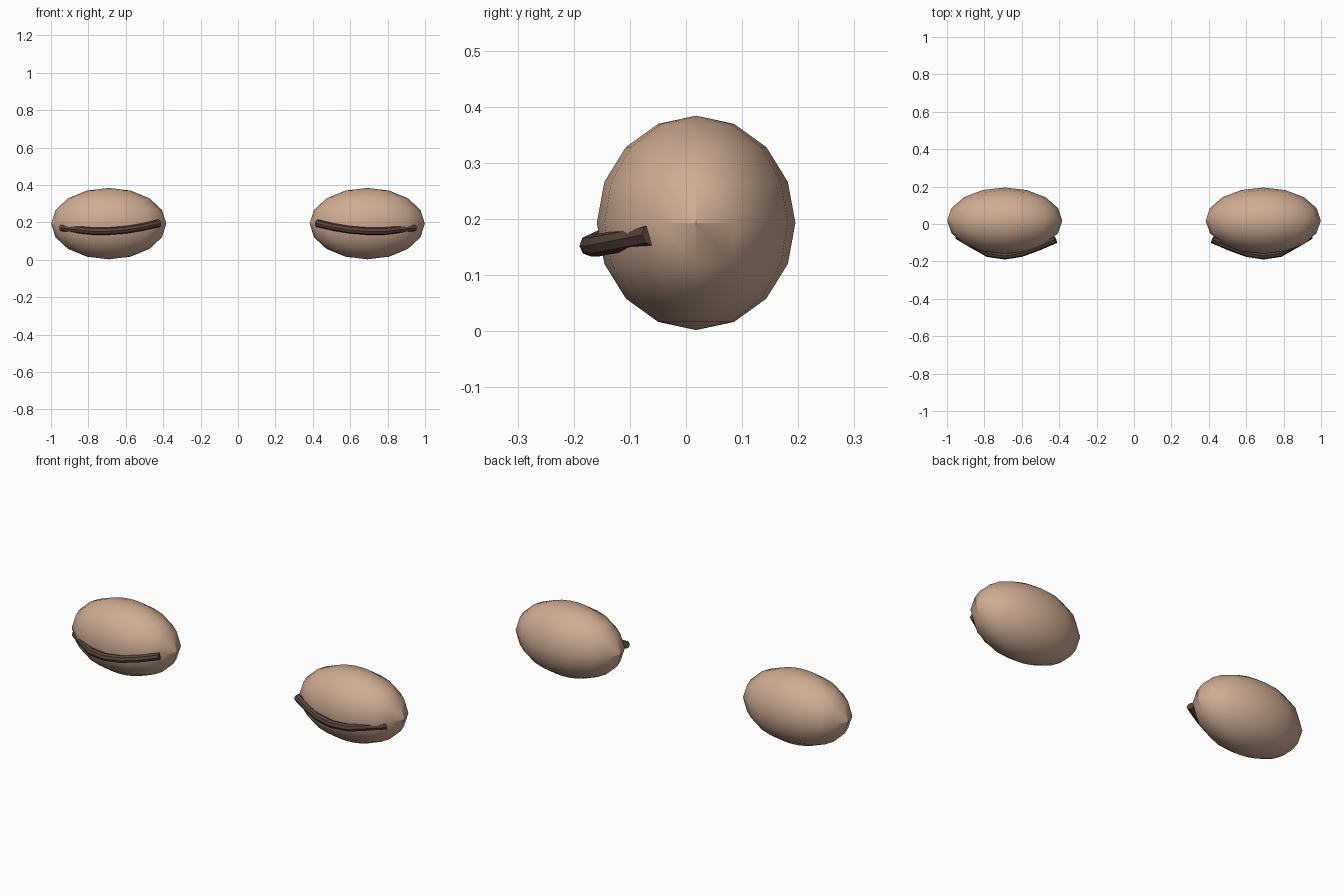
import bpy

if "Cube" in bpy.data.objects:
    bpy.data.objects.remove(bpy.data.objects["Cube"])


def material(name, color):
    m = bpy.data.materials.new(name)
    m.diffuse_color = color
    m.use_nodes = True
    m.node_tree.nodes["Principled BSDF"].inputs["Base Color"].default_value = m.diffuse_color
    return m


skin = material("lid_skin", (0.62, 0.41, 0.29, 1))
dark = material("lash_dark", (0.10, 0.06, 0.045, 1))

# Lash path, inner corner to outer corner (right-hand side)
PATH = [(0.42, -0.083, 0.196), (0.51, -0.122, 0.175), (0.60, -0.155, 0.16),
        (0.69, -0.17, 0.153), (0.78, -0.157, 0.153), (0.87, -0.106, 0.163),
        (0.945, -0.061, 0.172)]


def smooth(obj):
    bpy.ops.object.select_all(action='DESELECT')
    obj.select_set(True)
    bpy.context.view_layer.objects.active = obj
    bpy.ops.object.shade_smooth_by_angle()


for side, label in ((-1, "left"), (1, "right")):
    # Closed eyelid: low-poly ellipsoid
    bpy.ops.mesh.primitive_uv_sphere_add(segments=16, ring_count=8, radius=1,
                                         location=(side * 0.691, 0.018, 0.193))
    lid = bpy.context.object
    lid.name = label + "_eyelid"
    lid.scale = (0.308, 0.177, 0.191)
    bpy.ops.object.transform_apply(location=False, rotation=False, scale=True)
    lid.data.materials.append(skin)
    smooth(lid)

    # Lash line: tube along the front of the lid
    curve = bpy.data.curves.new(label + "_lash", 'CURVE')
    curve.dimensions = '3D'
    curve.bevel_depth = 0.02
    curve.bevel_resolution = 2
    curve.use_fill_caps = True
    spline = curve.splines.new('POLY')
    spline.points.add(len(PATH) - 1)
    for p, (x, y, z) in zip(spline.points, PATH):
        p.co = (side * x, y, z, 1)
    lash = bpy.data.objects.new(label + "_lash_line", curve)
    bpy.context.collection.objects.link(lash)
    curve.materials.append(dark)
    bpy.ops.object.select_all(action='DESELECT')
    lash.select_set(True)
    bpy.context.view_layer.objects.active = lash
    bpy.ops.object.convert(target='MESH')
    smooth(bpy.context.object)
